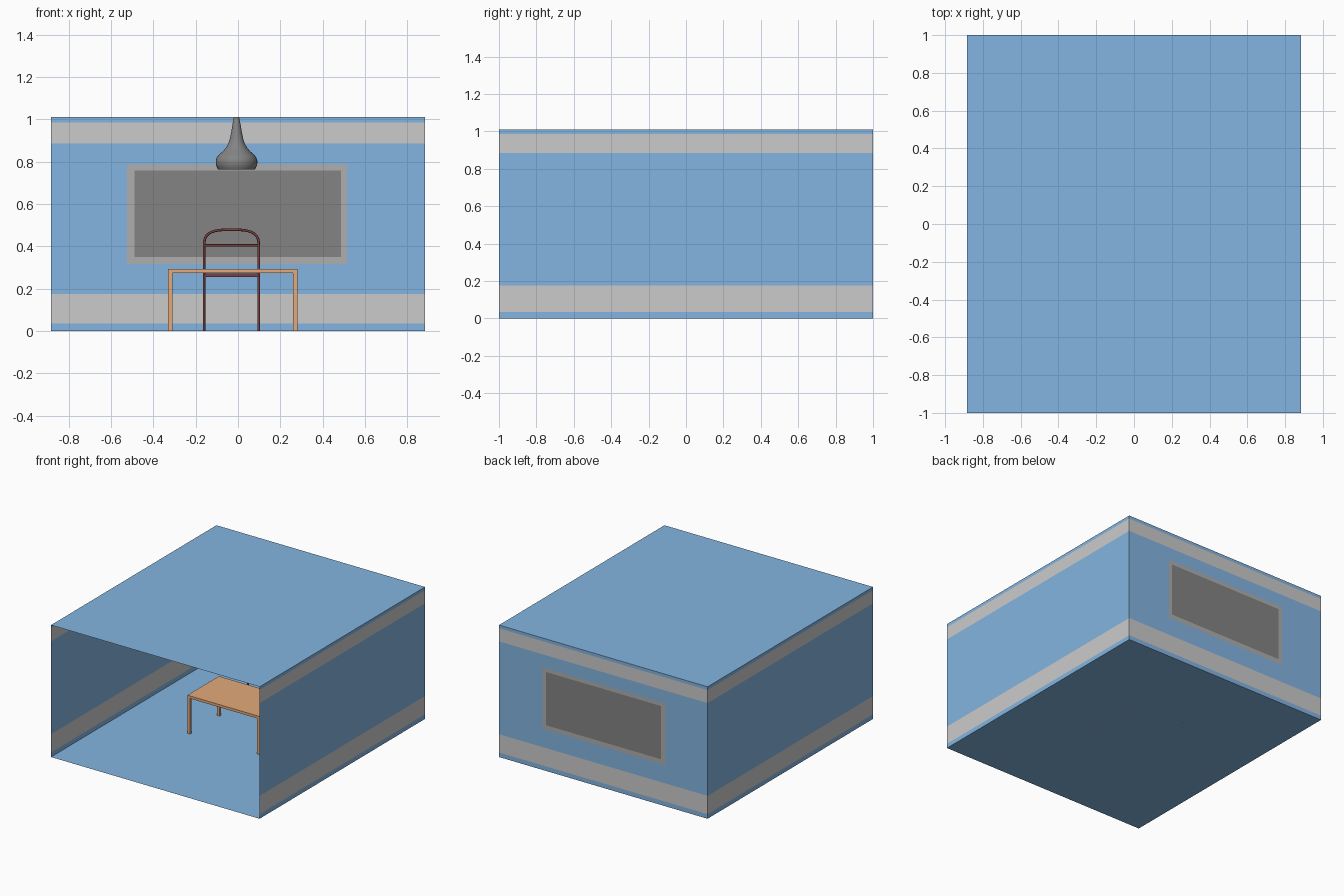
import bpy, bmesh, math

if "Cube" in bpy.data.objects:
    bpy.data.objects.remove(bpy.data.objects["Cube"])


def material(name, rgb):
    m = bpy.data.materials.new(name)
    m.diffuse_color = (*rgb, 1)
    m.use_nodes = True
    m.node_tree.nodes["Principled BSDF"].inputs["Base Color"].default_value = m.diffuse_color
    return m


BLUE = material("blue_paint", (0.23, 0.46, 0.75))
GREY = material("grey_band", (0.70, 0.70, 0.69))
FRAME = material("frame_grey", (0.43, 0.43, 0.43))
DARK = material("dark_grey", (0.23, 0.23, 0.23))
WOOD = material("orange_wood", (0.78, 0.40, 0.20))
MAROON = material("dark_maroon", (0.20, 0.05, 0.05))


def finish(name, bm, mats):
    mesh = bpy.data.meshes.new(name)
    bm.to_mesh(mesh)
    bm.free()
    for m in mats:
        mesh.materials.append(m)
    ob = bpy.data.objects.new(name, mesh)
    bpy.context.collection.objects.link(ob)
    return ob


def box(name, x, y, z, mat):
    bm = bmesh.new()
    bmesh.ops.create_cube(bm, size=1)
    for v in bm.verts:
        v.co = [(lo + hi) / 2 + c * (hi - lo) for c, (lo, hi) in zip(v.co, (x, y, z))]
    return finish(name, bm, [mat])


def tube(name, pts, radius, mat):
    cu = bpy.data.curves.new(name, 'CURVE')
    cu.dimensions = '3D'
    cu.bevel_depth = radius
    cu.bevel_resolution = 2
    cu.use_fill_caps = True
    sp = cu.splines.new('POLY')
    sp.points.add(len(pts) - 1)
    for p, co in zip(sp.points, pts):
        p.co = (*co, 1)
    cu.materials.append(mat)
    ob = bpy.data.objects.new(name, cu)
    bpy.context.collection.objects.link(ob)
    return ob


# Room shell: thin sheets with painted bands, open at the front
W, D, H = 0.883, 1.0, 1.01
BANDS = [(0.035, 0.175), (0.885, 0.985)]
LEVELS = [0, 0.035, 0.175, 0.885, 0.985, H]


def paint(x, z):
    return 1 if any(lo < z < hi for lo, hi in BANDS) else 0


def paint_back(x, z):
    if -0.49 < x < 0.487 and 0.35 < z < 0.757:
        return 3
    if -0.525 < x < 0.515 and 0.315 < z < 0.785:
        return 2
    return paint(x, z)


def sheet(name, us, vs, place, colour):
    bm = bmesh.new()
    grid = [[bm.verts.new(place(u, v)) for u in us] for v in vs]
    for j in range(len(vs) - 1):
        for i in range(len(us) - 1):
            f = bm.faces.new((grid[j][i], grid[j][i + 1], grid[j + 1][i + 1], grid[j + 1][i]))
            f.material_index = colour((us[i] + us[i + 1]) / 2, (vs[j] + vs[j + 1]) / 2)
    return finish(name, bm, [BLUE, GREY, FRAME, DARK])


sheet("floor", [-W, W], [-D, D], lambda u, v: (u, v, 0), lambda u, v: 0)
sheet("ceiling", [-W, W], [-D, D], lambda u, v: (u, v, H), lambda u, v: 0)
sheet("left_wall", [-D, D], LEVELS, lambda u, v: (-W, u, v), paint)
sheet("right_wall", [-D, D], LEVELS, lambda u, v: (W, u, v), paint)
sheet("back_wall", [-W, -0.525, -0.49, 0.487, 0.515, W],
      sorted(LEVELS + [0.315, 0.35, 0.757, 0.785]),
      lambda u, v: (u, D, v), paint_back)

# Table
TX, TY, LEG = (-0.33, 0.28), (-0.14, 0.24), 0.02
box("table_top", TX, TY, (0.273, 0.293), WOOD)
for sx, x in (("left", TX[0]), ("right", TX[1] - LEG)):
    for sy, y in (("front", TY[0]), ("back", TY[1] - LEG)):
        box(f"table_leg_{sy}_{sx}", (x, x + LEG), (y, y + LEG), (0, 0.273), WOOD)

# Chair facing the table, its back towards the rear wall
CX, HALF, R, FRONT, BACK = -0.031, 0.129, 0.006, 0.35, 0.60
box("chair_seat", (CX - HALF, CX + HALF), (FRONT - R, BACK + R), (0.255, 0.272), MAROON)
for side, s in (("left", -1), ("right", 1)):
    tube(f"chair_front_leg_{side}", [(CX + s * HALF, FRONT, 0), (CX + s * HALF, FRONT, 0.26)], R, MAROON)
hoop = [(CX - HALF, BACK, 0)]
for i in range(25):
    a = math.pi * (1 - i / 24)
    c, s = math.cos(a), max(math.sin(a), 0)
    hoop.append((CX + HALF * math.copysign(abs(c) ** 0.65, c), BACK, 0.40 + 0.078 * s ** 0.65))
hoop.append((CX + HALF, BACK, 0))
tube("chair_back_hoop", hoop, R, MAROON)
tube("chair_back_rail", [(CX - HALF, BACK, 0.404), (CX + HALF, BACK, 0.404)], R, MAROON)

# Pendant lamp: lathed bell shape hanging from the ceiling
PROFILE = [(0.087, 0.763), (0.094, 0.775), (0.098, 0.79), (0.098, 0.805), (0.093, 0.82),
           (0.082, 0.833), (0.065, 0.848), (0.050, 0.865), (0.039, 0.885), (0.031, 0.91),
           (0.025, 0.94), (0.019, 0.975), (0.012, H)]
bm = bmesh.new()
vs = [bm.verts.new((r, 0, z)) for r, z in PROFILE]
es = [bm.edges.new(p) for p in zip(vs, vs[1:])]
bmesh.ops.spin(bm, geom=vs + es, axis=(0, 0, 1), cent=(0, 0, 0), angle=2 * math.pi, steps=32)
bmesh.ops.remove_doubles(bm, verts=bm.verts, dist=1e-4)
bmesh.ops.recalc_face_normals(bm, faces=bm.faces)
for f in bm.faces:
    f.smooth = True
lamp = finish("pendant_lamp", bm, [DARK])
lamp.location = (-0.007, 0.04, 0)
